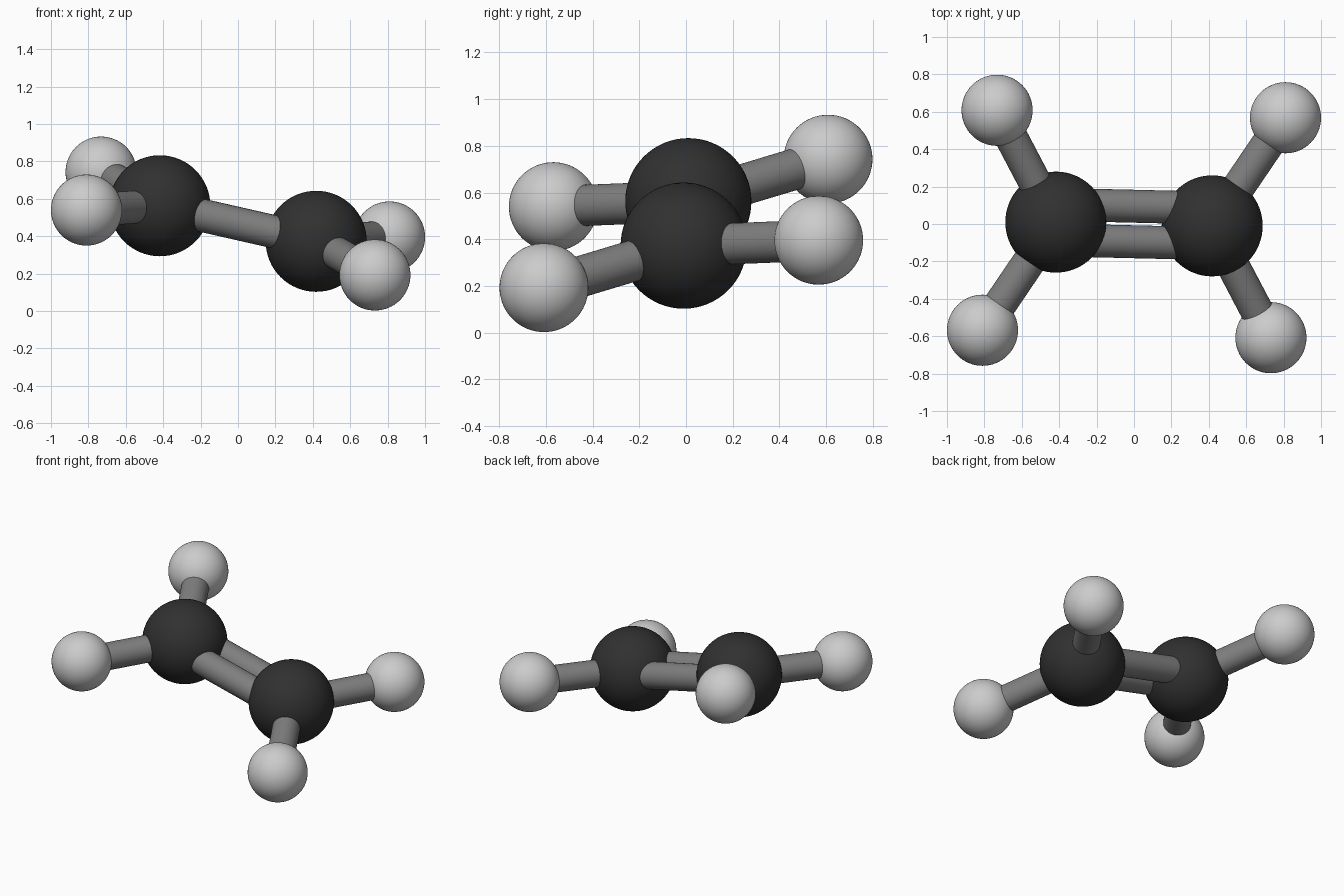
import bpy
import math
from mathutils import Vector

if "Cube" in bpy.data.objects:
    bpy.data.objects.remove(bpy.data.objects["Cube"])


def material(name, grey):
    mat = bpy.data.materials.new(name)
    mat.diffuse_color = (grey, grey, grey, 1)
    mat.use_nodes = True
    mat.node_tree.nodes["Principled BSDF"].inputs["Base Color"].default_value = mat.diffuse_color
    return mat


DARK = material("dark", 0.03)
MID = material("mid_grey", 0.21)
LIGHT = material("light_grey", 0.6)

CENTRE = Vector((0, 0, 0.468))
CARBON_R, HYDROGEN_R, BOND_R = 0.27, 0.19, 0.088


def finish(name, mat):
    obj = bpy.context.object
    obj.name = name
    obj.data.materials.append(mat)
    bpy.ops.object.shade_smooth_by_angle(angle=math.radians(40))
    return obj


def ball(name, position, radius, mat):
    bpy.ops.mesh.primitive_uv_sphere_add(
        segments=64, ring_count=32, radius=radius, location=position)
    return finish(name, mat)


def bond(name, start, end):
    axis = end - start
    bpy.ops.mesh.primitive_cylinder_add(
        vertices=48, radius=BOND_R, depth=axis.length,
        location=(start + end) / 2,
        rotation=axis.to_track_quat('Z', 'Y').to_euler())
    return finish(name, MID)


# Offsets from the centre for one half; the other half is its point reflection
carbon_offset = Vector((-0.418, 0.01, 0.095))
hydrogen_offsets = {
    "back": Vector((-0.732, 0.608, 0.275)),
    "front": Vector((-0.81, -0.568, 0.072)),
}

for side, sign in (("left", 1), ("right", -1)):
    carbon = CENTRE + sign * carbon_offset
    ball(f"carbon_{side}", carbon, CARBON_R, DARK)
    for label, offset in hydrogen_offsets.items():
        hydrogen = CENTRE + sign * offset
        place = label if sign > 0 else {"back": "front", "front": "back"}[label]
        ball(f"hydrogen_{side}_{place}", hydrogen, HYDROGEN_R, LIGHT)
        bond(f"single_bond_{side}_{place}", carbon, hydrogen)

# Double bond: two parallel rods side by side between the carbons
sideways = carbon_offset.cross(Vector((0, 0, 1))).normalized() * 0.095
for label, sign in (("back", 1), ("front", -1)):
    shift = CENTRE + sign * sideways
    bond(f"double_bond_{label}", shift + carbon_offset, shift - carbon_offset)
